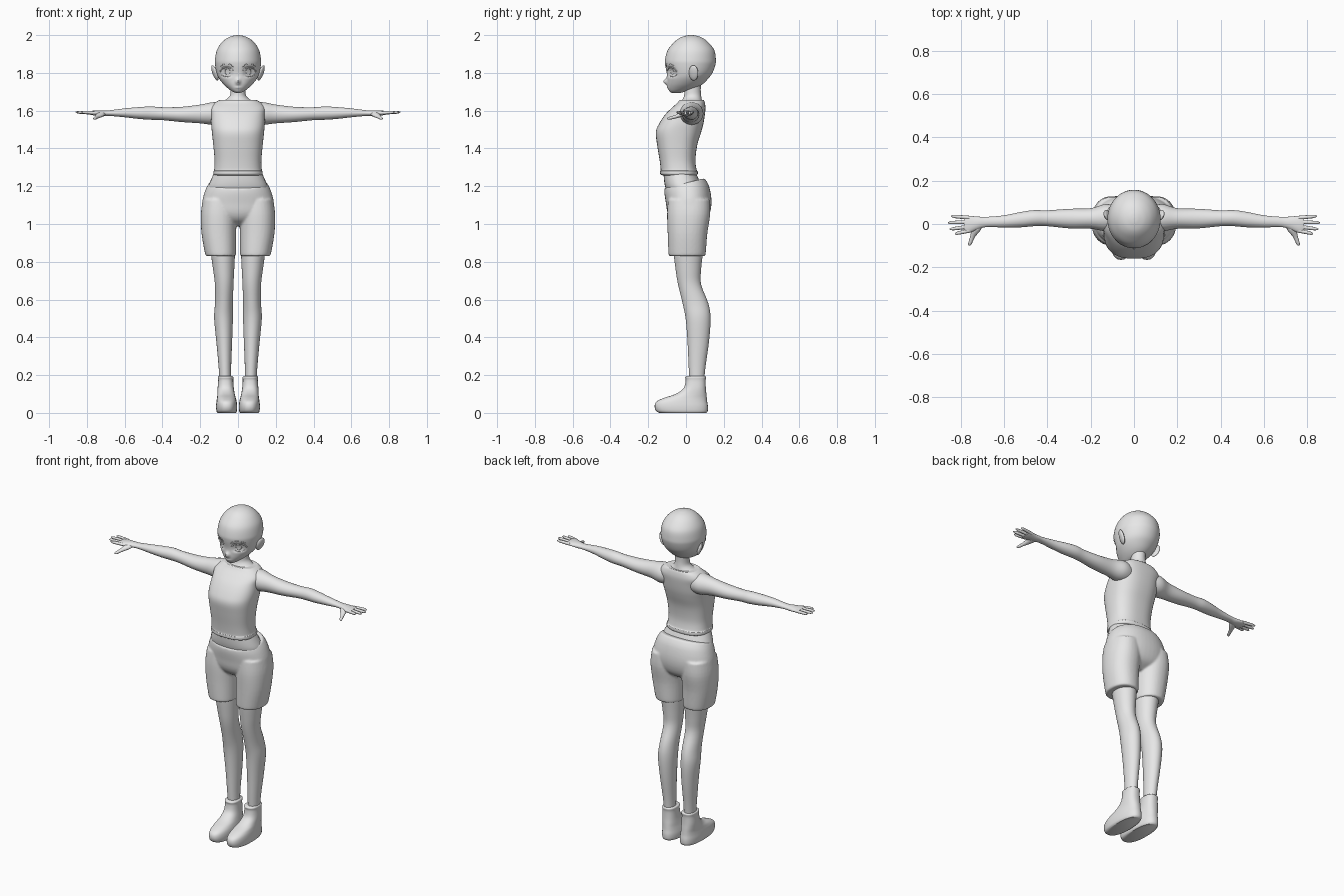
import bpy
import bmesh
import math
from mathutils import Vector, Matrix
from mathutils.bvhtree import BVHTree

cube = bpy.data.objects.get("Cube")
if cube:
    bpy.data.objects.remove(cube, do_unlink=True)

GREY = (0.8, 0.8, 0.8, 1)
clay = bpy.data.materials.new("light grey")
clay.use_nodes = True
clay.diffuse_color = GREY
clay.node_tree.nodes["Principled BSDF"].inputs["Base Color"].default_value = GREY


def blend_rows(rows, steps):
    """Catmull-Rom interpolation between section rows."""
    padded = [rows[0], *rows, rows[-1]]
    result = []
    for p, a, b, n in zip(padded, padded[1:], padded[2:], padded[3:]):
        for k in range(steps):
            t = k / steps
            result.append([
                (2 * y + (z - x) * t + (2 * x - 5 * y + 4 * z - w) * t * t
                 + (3 * y - x - 3 * z + w) * t ** 3) / 2
                for x, y, z, w in zip(p, a, b, n)])
    return result + [rows[-1]]


def loft(bm, rows, axis=2, sides=32, power=2.0, steps=4):
    """Skin rounded sections; a row is position, then min/max on the two other axes."""
    rings = []
    others = [i for i in range(3) if i != axis]
    for pos, a0, a1, b0, b1 in blend_rows(rows, steps):
        ring = []
        for i in range(sides):
            angle = math.tau * i / sides
            co = Vector()
            co[axis] = pos
            for k, lo, hi, u in ((others[0], a0, a1, math.cos(angle)),
                                 (others[1], b0, b1, math.sin(angle))):
                u = math.copysign(abs(u) ** (2 / power), u)
                co[k] = (lo + hi) / 2 + u * (hi - lo) / 2
            ring.append(bm.verts.new(co))
        rings.append(ring)
    for low, high in zip(rings, rings[1:]):
        for i in range(sides):
            j = (i + 1) % sides
            bm.faces.new((low[i], low[j], high[j], high[i]))
    bm.faces.new(rings[0])
    bm.faces.new(rings[-1])


def body(*rows):
    """Centred sections from height, half width, front and back."""
    return [(z, -half, half, front, back) for z, half, front, back in rows]


def finish(bm, name, mirror=False):
    bmesh.ops.recalc_face_normals(bm, faces=bm.faces)
    mesh = bpy.data.meshes.new(name)
    bm.to_mesh(mesh)
    bm.free()
    mesh.materials.append(clay)
    mesh.shade_smooth()
    mesh.set_sharp_from_angle(angle=math.radians(50))
    obj = bpy.data.objects.new(name, mesh)
    bpy.context.collection.objects.link(obj)
    if mirror:
        mod = obj.modifiers.new("both sides", 'MIRROR')
        mod.use_mirror_merge = False
    return obj


def part(name, rows, mirror=False, **options):
    bm = bmesh.new()
    loft(bm, rows, **options)
    return finish(bm, name, mirror)


# Head, with pressed eye sockets and a small pointed nose
bm = bmesh.new()
loft(bm, body(
    (1.694, .012, -.075, -.03), (1.702, .03, -.087, .0), (1.717, .052, -.095, .05),
    (1.74, .077, -.099, .088), (1.77, .1, -.1, .118), (1.8, .113, -.102, .14),
    (1.84, .121, -.11, .155), (1.87, .122, -.111, .158), (1.92, .112, -.097, .15),
    (1.96, .087, -.065, .12), (1.985, .056, -.034, .088), (1.997, .024, 0, .055),
    (2, .004, .024, .032)), sides=72, steps=6)
for v in bm.verts:
    if v.co.y < 0:
        x, z = abs(v.co.x), v.co.z
        socket = math.exp(-((x - .06) / .028) ** 4 - ((z - 1.806) / .026) ** 4)
        nose = math.exp(-(x / .011) ** 2 - ((z - 1.754) / .016) ** 2)
        lips = math.exp(-(x / .016) ** 2 - ((z - 1.722) / .006) ** 2)
        v.co.y += .014 * socket - .02 * nose - .004 * lips
bm.normal_update()
face_tree = BVHTree.FromBMesh(bm)
finish(bm, "head")


def on_face(x, z):
    hit = face_tree.ray_cast(Vector((x, -1, z)), Vector((0, 1, 0)))[0]
    return hit if hit else Vector((x, 0, z))


# Eyelids, brows and iris rims drawn as thin tubes lying on the face
def face_line(name, points, radius, cyclic=False):
    curve = bpy.data.curves.new(name, 'CURVE')
    curve.dimensions = '3D'
    curve.bevel_depth = radius
    curve.bevel_resolution = 2
    for side in (-1, 1):
        spline = curve.splines.new('POLY')
        spline.points.add(len(points) - 1)
        spline.use_cyclic_u = cyclic
        for point, (x, z) in zip(spline.points, points):
            point.co = (*on_face(side * x, z), 1)
    curve.materials.append(clay)
    bpy.context.collection.objects.link(bpy.data.objects.new(name, curve))


def arc(cx, cz, rx, rz, start, end, count=16):
    angles = [math.radians(start + (end - start) * i / count) for i in range(count + 1)]
    return [(cx + rx * math.cos(a), cz + rz * math.sin(a)) for a in angles]


face_line("upper_eyelids", arc(.06, 1.805, .034, .025, 5, 165), .004)
face_line("lower_eyelids", arc(.06, 1.8, .03, .02, 225, 335), .002)
face_line("brows", arc(.06, 1.815, .04, .034, 35, 150), .002)
face_line("iris_rims", arc(.056, 1.806, .013, .017, 0, 340), .0015, True)

# Ears flare away from the head
bm = bmesh.new()
bmesh.ops.create_uvsphere(
    bm, u_segments=20, v_segments=12, radius=1,
    matrix=Matrix.Translation((.122, .04, 1.8)) @ Matrix.Rotation(.35, 4, 'Y')
    @ Matrix.Rotation(-.35, 4, 'Z') @ Matrix.Diagonal((.011, .026, .043, 1)))
finish(bm, "ears", True)

# Neck and upper chest
part("neck", body(
    (1.6, .1, -.06, .08), (1.645, .09, -.032, .085), (1.66, .062, -.018, .083),
    (1.68, .043, -.01, .08), (1.71, .039, -.008, .078), (1.76, .04, 0, .08)))

# Sleeveless top with a rolled hem and collar lip
part("top", body(
    (1.258, .122, -.125, .055), (1.264, .13, -.136, .062), (1.28, .13, -.137, .062),
    (1.288, .126, -.134, .056), (1.34, .124, -.14, .05), (1.42, .131, -.153, .06),
    (1.485, .138, -.16, .08), (1.53, .142, -.143, .092), (1.58, .142, -.11, .1),
    (1.615, .145, -.075, .103), (1.64, .125, -.047, .1), (1.655, .1, -.035, .095),
    (1.656, .09, -.03, .09)), sides=48, power=2.5)

# Bare waist
part("waist", body(
    (1.14, .15, -.09, .09), (1.19, .158, -.108, .085), (1.23, .145, -.116, .07),
    (1.29, .118, -.12, .045)), power=2.2)

# Shorts: hips and two legs fused, waistband higher at the back
bm = bmesh.new()
loft(bm, body(
    (.99, .07, -.03, .06), (1.02, .15, -.075, .105), (1.06, .188, -.098, .127),
    (1.12, .189, -.107, .135), (1.18, .172, -.114, .122), (1.218, .153, -.114, .098)),
    sides=48, power=2.2)
for v in bm.verts:
    if v.co.z > 1.1:
        v.co.z += .24 * v.co.y * (v.co.z - 1.1) / .115
short_leg = [(.83, .012, .17, -.09, .1), (.85, .011, .176, -.093, .105),
             (.95, .01, .193, -.097, .113), (1.05, .008, .197, -.1, .128),
             (1.13, .015, .186, -.095, .125)]
for side in (1, -1):
    loft(bm, [(z, *sorted((side * a, side * b)), c, d) for z, a, b, c, d in short_leg],
         power=2.2)
shorts = finish(bm, "shorts")
fuse = shorts.modifiers.new("fuse", 'REMESH')
fuse.mode = 'VOXEL'
fuse.voxel_size = .006
fuse.use_smooth_shade = True
soften = shorts.modifiers.new("soften", 'SMOOTH')
soften.factor = .5
soften.iterations = 6

# Legs
part("legs", [
    (.17, .037, .098, .018, .096), (.25, .036, .103, .014, .104),
    (.38, .031, .115, .008, .122), (.5, .027, .126, -.002, .13),
    (.58, .027, .122, -.018, .118), (.68, .024, .122, -.042, .08),
    (.76, .02, .132, -.055, .08), (.86, .016, .145, -.066, .09),
    (.95, .02, .15, -.06, .09)], mirror=True)

# Ankle boots
part("boots", [
    (0, .012, .108, -.14, .108), (.01, .006, .114, -.158, .115),
    (.035, .004, .116, -.166, .116), (.06, .007, .114, -.156, .112),
    (.08, .012, .111, -.115, .11), (.1, .017, .109, -.055, .108),
    (.13, .022, .108, -.013, .105), (.17, .025, .105, -.002, .104),
    (.188, .024, .106, -.005, .107), (.194, .028, .102, 0, .103)],
    mirror=True, power=2.4)

# Arms and palms
part("arms", [
    (.07, -.02, .08, 1.53, 1.64), (.13, -.033, .092, 1.525, 1.645),
    (.2, -.022, .073, 1.533, 1.632), (.3, -.02, .07, 1.54, 1.62),
    (.4, -.01, .063, 1.55, 1.618), (.46, -.01, .064, 1.552, 1.622),
    (.52, -.015, .056, 1.556, 1.619), (.6, -.016, .04, 1.565, 1.612),
    (.68, -.014, .033, 1.572, 1.602), (.72, -.024, .034, 1.57, 1.602),
    (.765, -.042, .038, 1.575, 1.6), (.785, -.036, .034, 1.58, 1.597)],
    axis=0, mirror=True)

# Fingers: base and tip given as reach and sideways position
bm = bmesh.new()
for base, tip, reach in ((.029, .036, .845), (.009, .006, .86),
                         (-.012, -.024, .852), (-.031, -.045, .828)):
    rows = []
    for t, r in ((0, .009), (.5, .0085), (.85, .007), (1, .002)):
        x, y, z = .76 + (reach - .76) * t, base + (tip - base) * t, 1.588 + .004 * t
        rows.append((x, y - r, y + r, z - r, z + r))
    loft(bm, rows, axis=0, sides=12)
finish(bm, "fingers", True)

# Thumbs reach forward and slightly down
part("thumbs", [
    (-.1, .758, .764, 1.556, 1.56), (-.092, .75, .767, 1.552, 1.566),
    (-.06, .735, .758, 1.557, 1.576), (-.03, .71, .752, 1.565, 1.59),
    (0, .695, .745, 1.575, 1.597)], axis=1, sides=14, mirror=True)
